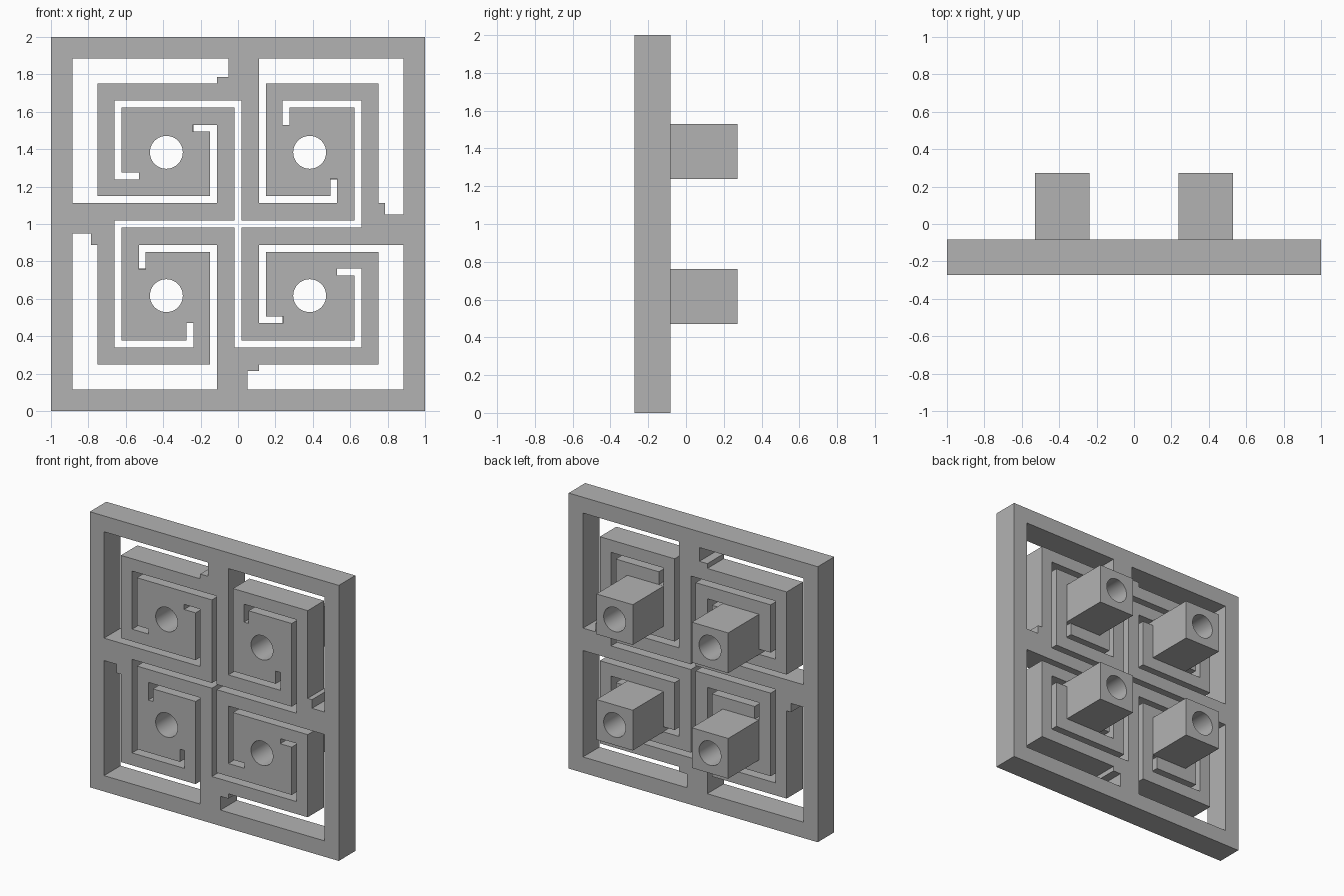
import bpy, bmesh, math
from mathutils import Matrix

cube = bpy.data.objects.get("Cube")
if cube:
    bpy.data.objects.remove(cube, do_unlink=True)

grey = bpy.data.materials.new("light_grey")
grey.use_nodes = True
grey.diffuse_color = (0.45, 0.45, 0.45, 1)
grey.node_tree.nodes["Principled BSDF"].inputs["Base Color"].default_value = (0.45, 0.45, 0.45, 1)

FRONT, MIDDLE, BACK = -0.272, -0.083, 0.272
HOLE_CENTRE, HOLE_RADIUS, PEG_HALF = 0.383, 0.088, 0.146


def turn(points, quarter):
    """Rotate points clockwise about the centre by quarter turns."""
    for _ in range(quarter):
        points = [(y, -x) for x, y in points]
    return points


def square(cx, cy, half):
    return [(cx + sx * half, cy + sy * half) for sx, sy in ((-1, -1), (1, -1), (1, 1), (-1, 1))]


def circle(cx, cy, radius, sides=48):
    return [(cx + radius * math.cos(math.tau * i / sides),
             cy + radius * math.sin(math.tau * i / sides)) for i in range(sides)]


def extrude_outline(name, outlines, y0, y1):
    """Fill nested outlines (inner ones are holes) and extrude from y0 to y1."""
    curve = bpy.data.curves.new(name, "CURVE")
    curve.dimensions = "2D"
    curve.fill_mode = "BOTH"
    curve.extrude = (y1 - y0) / 2
    for points in outlines:
        spline = curve.splines.new("POLY")
        spline.points.add(len(points) - 1)
        for p, (x, y) in zip(spline.points, points):
            p.co = (x, y, 0, 1)
        spline.use_cyclic_u = True
    helper = bpy.data.objects.new(name + "_outline", curve)
    bpy.context.collection.objects.link(helper)
    bpy.context.view_layer.update()
    graph = bpy.context.evaluated_depsgraph_get()
    mesh = bpy.data.meshes.new_from_object(helper.evaluated_get(graph))
    bpy.data.objects.remove(helper, do_unlink=True)

    # Stand the shape upright and weld the caps to the walls
    mesh.transform(Matrix.Translation((0, (y0 + y1) / 2, 1)) @ Matrix.Rotation(math.pi / 2, 4, "X"))
    bm = bmesh.new()
    bm.from_mesh(mesh)
    bmesh.ops.remove_doubles(bm, verts=bm.verts, dist=1e-4)
    bmesh.ops.recalc_face_normals(bm, faces=bm.faces)
    bm.to_mesh(mesh)
    bm.free()
    mesh.materials.clear()
    mesh.materials.append(grey)
    obj = bpy.data.objects.new(name, mesh)
    bpy.context.collection.objects.link(obj)
    bpy.ops.object.select_all(action="DESELECT")
    obj.select_set(True)
    bpy.context.view_layer.objects.active = obj
    bpy.ops.object.shade_smooth_by_angle(angle=math.radians(30))
    return obj


# Outer slot of one quadrant: wide corner window running into a narrow hooked spiral
outer_slot = [(-.885, .885), (-.05, .885), (-.05, .785), (-.113, .785), (-.113, .75),
              (-.75, .75), (-.75, .15), (-.15, .15), (-.15, .493), (-.242, .493),
              (-.242, .53), (-.113, .53), (-.113, .113), (-.885, .113)]
# One quarter of the pinwheel slot that joins all quadrants at the centre
pinwheel_arm = [(-.019, .019), (-.019, .622), (-.622, .622), (-.622, .275), (-.53, .275),
                (-.53, .238), (-.66, .238), (-.66, .66), (.019, .66)]

# Flexure plate
corners = [(-HOLE_CENTRE, HOLE_CENTRE), (HOLE_CENTRE, HOLE_CENTRE),
           (HOLE_CENTRE, -HOLE_CENTRE), (-HOLE_CENTRE, -HOLE_CENTRE)]
outlines = [square(0, 0, 1)]
outlines += [turn(outer_slot, q) for q in range(4)]
outlines.append([p for q in range(4) for p in turn(pinwheel_arm, q)])
outlines += [circle(x, y, HOLE_RADIUS) for x, y in corners]
extrude_outline("slotted_plate", outlines, FRONT, MIDDLE)

# Square pegs on the back, bored through
names = ["upper_right_peg", "upper_left_peg", "lower_left_peg", "lower_right_peg"]
for name, (x, y) in zip(names, corners):
    extrude_outline(name, [square(x, y, PEG_HALF), circle(x, y, HOLE_RADIUS)], MIDDLE, BACK)
